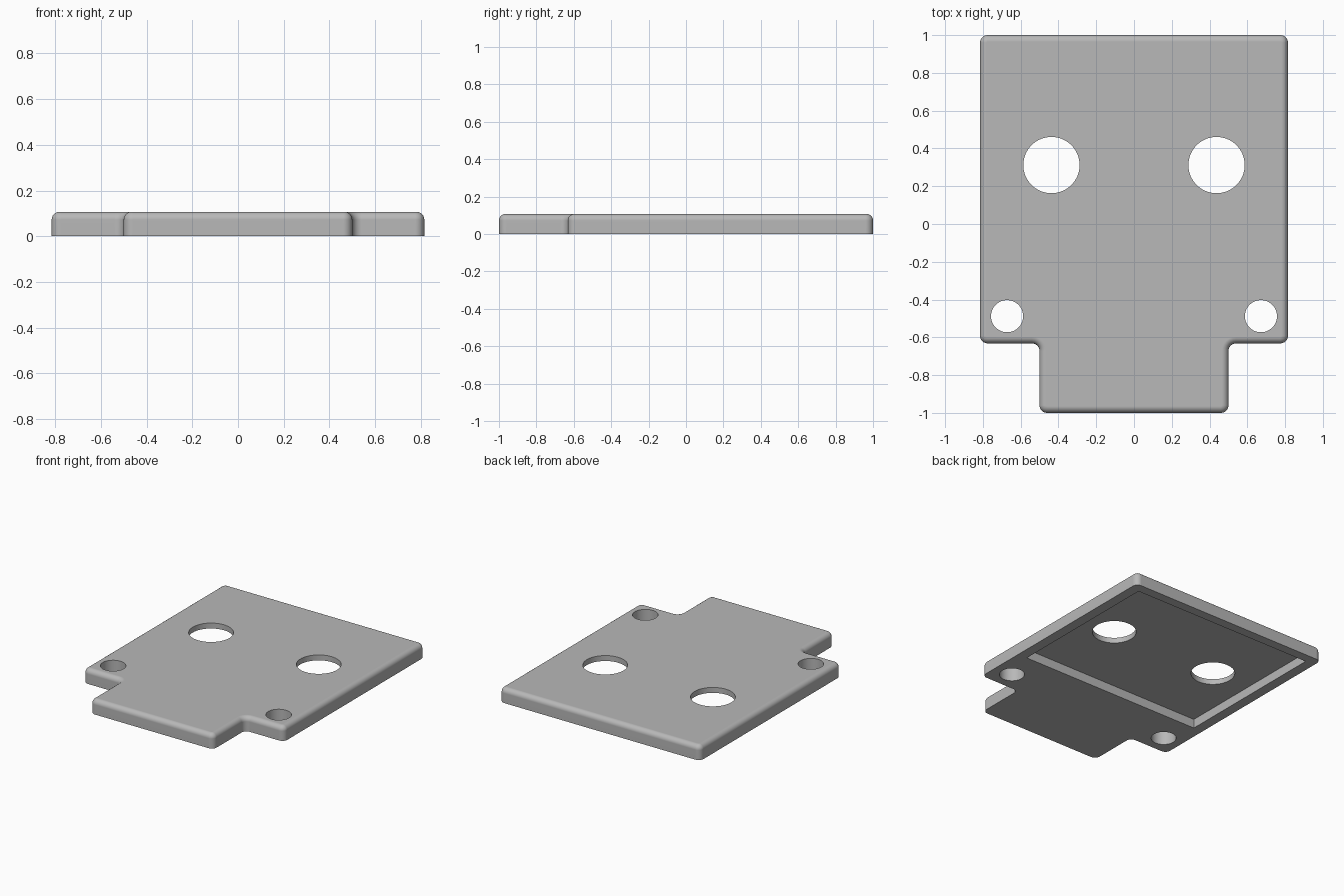
import bpy, bmesh
from math import sin, cos, pi, radians
from mathutils import Vector

cube = bpy.data.objects.get("Cube")
if cube:
    bpy.data.objects.remove(cube, do_unlink=True)

HEIGHT, FILLET, CORNER, STEPS = 0.107, 0.035, 0.04, 6

grey = bpy.data.materials.new("plain grey")
grey.use_nodes = True
grey.diffuse_color = (0.48, 0.48, 0.48, 1)
grey.node_tree.nodes["Principled BSDF"].inputs["Base Color"].default_value = grey.diffuse_color


def make_object(name, bm):
    bmesh.ops.recalc_face_normals(bm, faces=bm.faces[:])
    mesh = bpy.data.meshes.new(name)
    bm.to_mesh(mesh)
    bm.free()
    mesh.materials.append(grey)
    obj = bpy.data.objects.new(name, mesh)
    bpy.context.collection.objects.link(obj)
    return obj


def rounded_outline(points, inset):
    """Right-angled outline (counter-clockwise) with rounded corners, moved inward by inset."""
    result = []
    for i, point in enumerate(points):
        p = Vector(point)
        a = (p - Vector(points[i - 1])).normalized()
        b = (Vector(points[(i + 1) % len(points)]) - p).normalized()
        convex = a.x * b.y - a.y * b.x > 0
        radius = CORNER - inset if convex else CORNER + inset
        centre = p + (b - a) * CORNER
        # Sweep from the incoming edge to the outgoing one
        for k in range(STEPS + 1):
            t = k / STEPS * pi / 2
            result.append(centre + (a * sin(t) - b * cos(t)) * radius)
    return result


# Plate: T-shaped outline with a front tab, lofted up through a rounded top edge
half = [(0.5, -1), (0.5, -0.632), (0.815, -0.632), (0.815, 1)]
outline = half + [(-x, y) for x, y in reversed(half)]
levels = [(0, 0)]
for k in range(STEPS + 1):
    t = k / STEPS * pi / 2
    levels.append((FILLET * (1 - cos(t)), HEIGHT - FILLET * (1 - sin(t))))

bm = bmesh.new()
rings = [[bm.verts.new((p.x, p.y, z)) for p in rounded_outline(outline, inset)]
         for inset, z in levels]
for low, high in zip(rings, rings[1:]):
    for i in range(len(low)):
        bm.faces.new((low[i - 1], low[i], high[i], high[i - 1]))
bm.faces.new(rings[0])
bm.faces.new(rings[-1])
plate = make_object("cover_plate", bm)


# Cutters: underside pocket and four through holes
def hole_cutter(name, x, y, radius):
    bm = bmesh.new()
    bmesh.ops.create_cone(bm, cap_ends=True, segments=64, radius1=radius, radius2=radius, depth=1)
    bmesh.ops.translate(bm, verts=bm.verts[:], vec=(x, y, 0))
    return make_object(name, bm)


bm = bmesh.new()
bmesh.ops.create_cube(bm, size=1)
bmesh.ops.scale(bm, verts=bm.verts[:], vec=(1.48, 1.18, 0.134))
bmesh.ops.translate(bm, verts=bm.verts[:], vec=(0, 0.34, 0))
cutters = [make_object("pocket_cutter", bm)]
for side, s in (("left", 1), ("right", -1)):
    cutters.append(hole_cutter(side + "_large_hole_cutter", s * 0.437, 0.312, 0.149))
    cutters.append(hole_cutter(side + "_small_hole_cutter", s * 0.672, -0.488, 0.085))

bpy.ops.object.select_all(action="DESELECT")
bpy.context.view_layer.objects.active = plate
plate.select_set(True)
for cutter in cutters:
    cutter.hide_render = True
    mod = plate.modifiers.new("cut", "BOOLEAN")
    mod.operation, mod.solver, mod.object = "DIFFERENCE", "EXACT", cutter
    bpy.ops.object.modifier_apply(modifier=mod.name)
    bpy.data.objects.remove(cutter, do_unlink=True)

# Smooth rounded edges, flat broad faces
bpy.ops.object.shade_smooth_by_angle(angle=radians(30))
weighted = plate.modifiers.new("flat broad faces", "WEIGHTED_NORMAL")
weighted.keep_sharp = True
